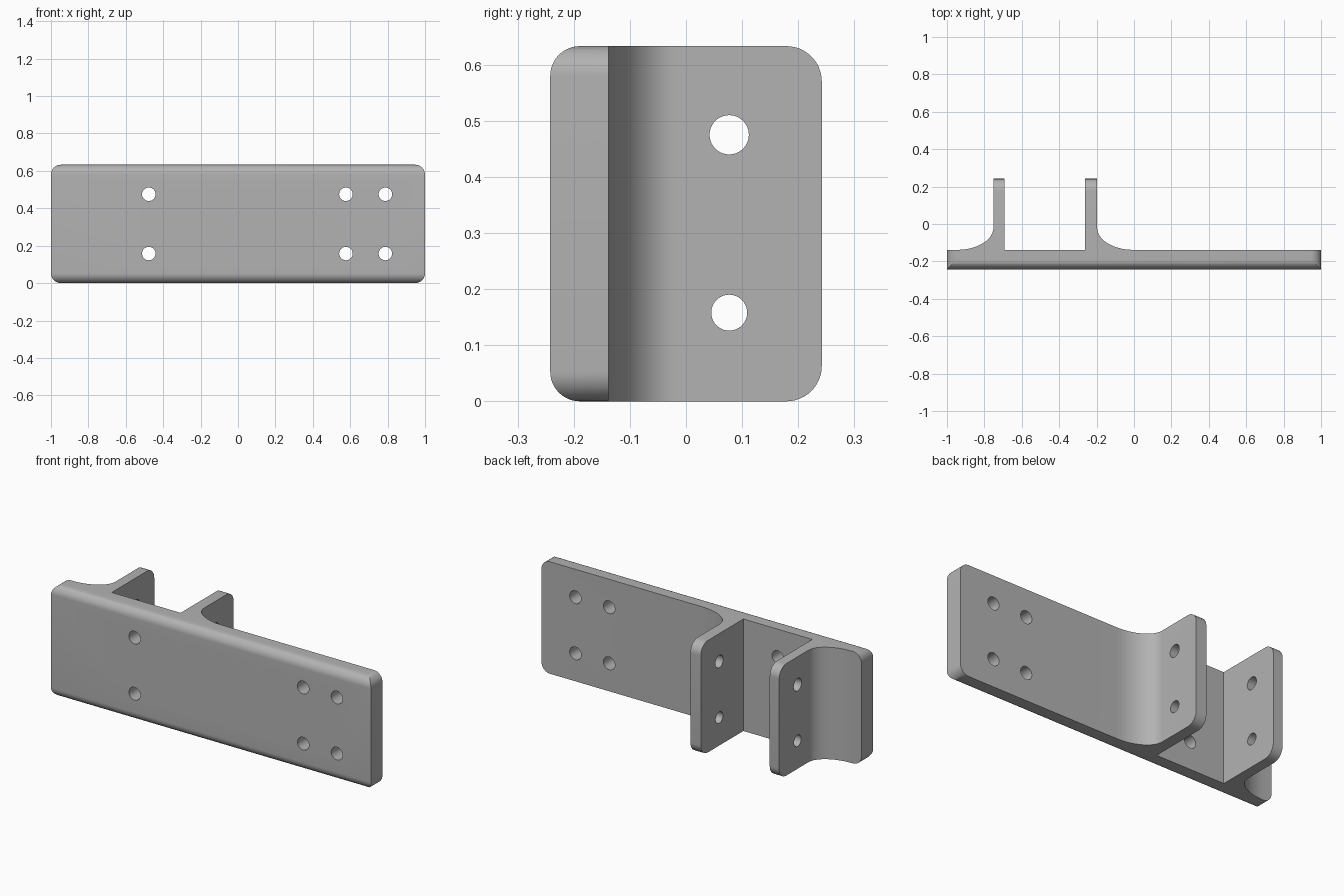
import bpy, bmesh, math
from mathutils import Matrix, Vector

if "Cube" in bpy.data.objects:
    bpy.data.objects.remove(bpy.data.objects["Cube"], do_unlink=True)

H = 0.633                       # height
FRONT, BACK, TIP = -0.242, -0.138, 0.242
FIL_X, FIL_Y = 0.193, 0.118     # elliptical fillet radii
A_OUT, A_IN = -0.752, -0.693    # right flange faces
B_IN, B_OUT = -0.262, -0.197    # left flange faces

grey = bpy.data.materials.new("plain grey")
grey.use_nodes = True
colour = (0.45, 0.45, 0.45, 1)
grey.diffuse_color = colour
grey.node_tree.nodes["Principled BSDF"].inputs["Base Color"].default_value = colour


def fillet(x, side, steps=20):
    """Concave quarter ellipse from the flange face down to the plate."""
    pts = []
    for i in range(steps + 1):
        a = math.pi / 2 * i / steps
        pts.append((x + side * FIL_X * (1 - math.cos(a)),
                    BACK + FIL_Y * (1 - math.sin(a))))
    return pts


def make_object(name, bm):
    mesh = bpy.data.meshes.new(name)
    bm.to_mesh(mesh)
    bm.free()
    mesh.materials.append(grey)
    obj = bpy.data.objects.new(name, mesh)
    bpy.context.collection.objects.link(obj)
    return obj


# Plan profile of plate and two flanges, extruded upward
profile = [(-1, FRONT), (1, FRONT), (1, BACK)]
profile += reversed(fillet(B_OUT, 1))
profile += [(B_OUT, TIP), (B_IN, TIP), (B_IN, BACK), (A_IN, BACK), (A_IN, TIP), (A_OUT, TIP)]
profile += fillet(A_OUT, -1)
profile += [(-1, BACK)]
bm = bmesh.new()
base = bm.faces.new([bm.verts.new((x, y, 0)) for x, y in profile])
top = bmesh.ops.extrude_face_region(bm, geom=[base])["geom"]
bmesh.ops.translate(bm, vec=(0, 0, H), verts=[v for v in top if isinstance(v, bmesh.types.BMVert)])
bmesh.ops.recalc_face_normals(bm, faces=bm.faces)


def round_edges(test, radius):
    edges = [e for e in bm.edges
             if abs(e.verts[0].co.z - e.verts[1].co.z) < 0.001
             and all(test(v.co) for v in e.verts)]
    bmesh.ops.bevel(bm, geom=edges, offset=radius, offset_type='OFFSET',
                    segments=12, profile=0.5, affect='EDGES')


# Rounded corners on the plate ends and flange tips
round_edges(lambda c: abs(c.x) > 0.999, 0.053)
round_edges(lambda c: c.y > TIP - 0.001, 0.063)
bracket = make_object("bracket", bm)

# Bolt holes: through the plate along y, through both flanges along x
cut = bmesh.new()


def drill(centre, axis, radius, depth):
    turn = Vector((0, 0, 1)).rotation_difference(Vector(axis)).to_matrix().to_4x4()
    bmesh.ops.create_cone(cut, cap_ends=True, segments=40, radius1=radius, radius2=radius,
                          depth=depth, matrix=Matrix.Translation(centre) @ turn)


for z, flange_radius in ((0.158, 0.032), (0.475, 0.035)):
    for x in (-0.477, 0.577, 0.788):
        drill((x, -0.19, z), (0, 1, 0), 0.036, 0.2)
    drill((-0.475, 0.077, z), (1, 0, 0), flange_radius, 0.8)
cutter = make_object("hole_cutter", cut)
cutter.hide_render = True

mod = bracket.modifiers.new("holes", 'BOOLEAN')
mod.operation = 'DIFFERENCE'
mod.solver = 'EXACT'
mod.object = cutter
bpy.ops.object.select_all(action='DESELECT')
bracket.select_set(True)
bpy.context.view_layer.objects.active = bracket
bpy.ops.object.modifier_apply(modifier=mod.name)
bpy.data.objects.remove(cutter, do_unlink=True)
bpy.ops.object.shade_smooth_by_angle(angle=math.radians(30))
